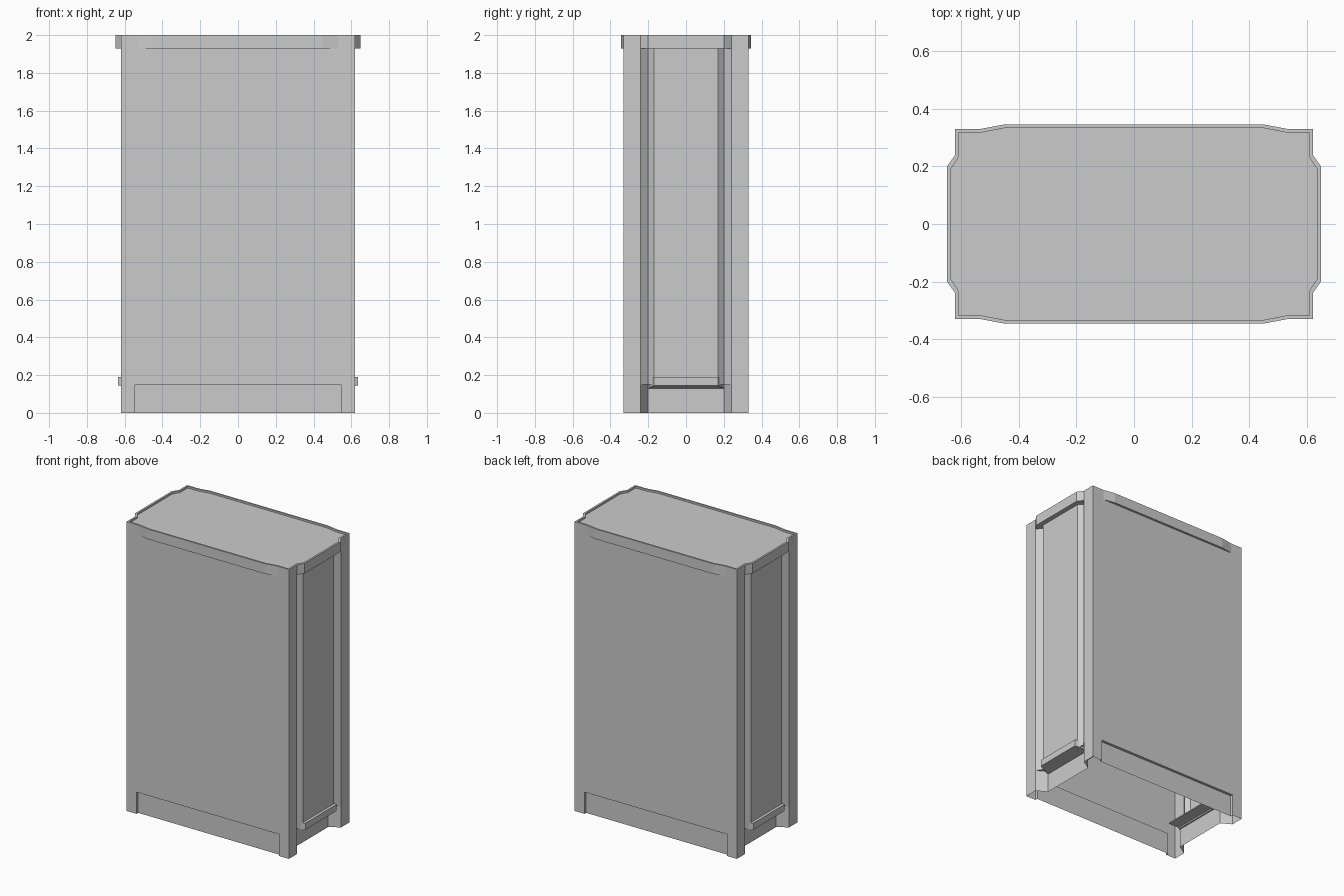
import bpy
import bmesh

cube = bpy.data.objects.get("Cube")
if cube:
    bpy.data.objects.remove(cube)

grey = bpy.data.materials.new("plain_grey")
grey.use_nodes = True
colour = (0.6, 0.6, 0.6, 1)
grey.diffuse_color = colour
grey.node_tree.nodes["Principled BSDF"].inputs["Base Color"].default_value = colour


def mirror_outline(quarter):
    """Closed counter-clockwise outline from its +x +y quarter."""
    left = [(-x, y) for x, y in reversed(quarter)]
    half = quarter + left
    return half + [(-x, -y) for x, y in half]


def loft(name, rings, cap_bottom=False, cap_top=False):
    """Skin a stack of (outline, height) rings."""
    bm = bmesh.new()
    loops = [[bm.verts.new((x, y, z)) for x, y in pts] for pts, z in rings]
    for low, high in zip(loops, loops[1:]):
        for i in range(len(low)):
            j = (i + 1) % len(low)
            bm.faces.new((low[i], low[j], high[j], high[i]))
    if cap_bottom:
        bm.faces.new(reversed(loops[0]))
    if cap_top:
        bm.faces.new(loops[-1])
    bmesh.ops.remove_doubles(bm, verts=bm.verts, dist=0.0005)
    bmesh.ops.recalc_face_normals(bm, faces=bm.faces)
    mesh = bpy.data.meshes.new(name)
    bm.to_mesh(mesh)
    bm.free()
    mesh.materials.append(grey)
    obj = bpy.data.objects.new(name, mesh)
    bpy.context.collection.objects.link(obj)
    return obj


# Hollow body: corner posts, grooved side panels, recessed skirt at the foot
post = [(0.62, 0.24), (0.62, 0.33), (0.545, 0.33)]
skirt = mirror_outline([(0.55, 0.17), (0.55, 0.2)] + post + [(0.545, 0.312)])
wall = mirror_outline([(0.615, 0.17), (0.59, 0.2)] + post + [(0.545, 0.33)])
loft("body", [(skirt, 0), (skirt, 0.15), (wall, 0.15), (wall, 1.93)])

# Flared cap with a thin raised rim
rim = mirror_outline([(0.648, 0.2), (0.62, 0.24), (0.62, 0.33), (0.53, 0.33), (0.45, 0.345)])
tray = mirror_outline([(0.635, 0.19), (0.608, 0.232), (0.608, 0.318), (0.525, 0.318), (0.447, 0.333)])
loft("cap", [(rim, 1.93), (rim, 2), (tray, 2), (tray, 1.988)], True, True)

# Side ledges with a sloped underside, and the plates behind them
for side, label in ((1, "left"), (-1, "right")):
    def ledge_ring(x, y):
        return [(side * 0.54, -0.2), (side * x, -y), (side * x, y), (side * 0.54, 0.2)]
    foot, nose = ledge_ring(0.55, 0.2), ledge_ring(0.635, 0.17)
    loft(label + "_ledge", [(foot, 0.13), (nose, 0.145), (nose, 0.19)], True, True)
    plate = ledge_ring(0.46, 0.2)
    loft(label + "_inner_plate", [(plate, 0.14), (plate, 0.148)], True, True)
